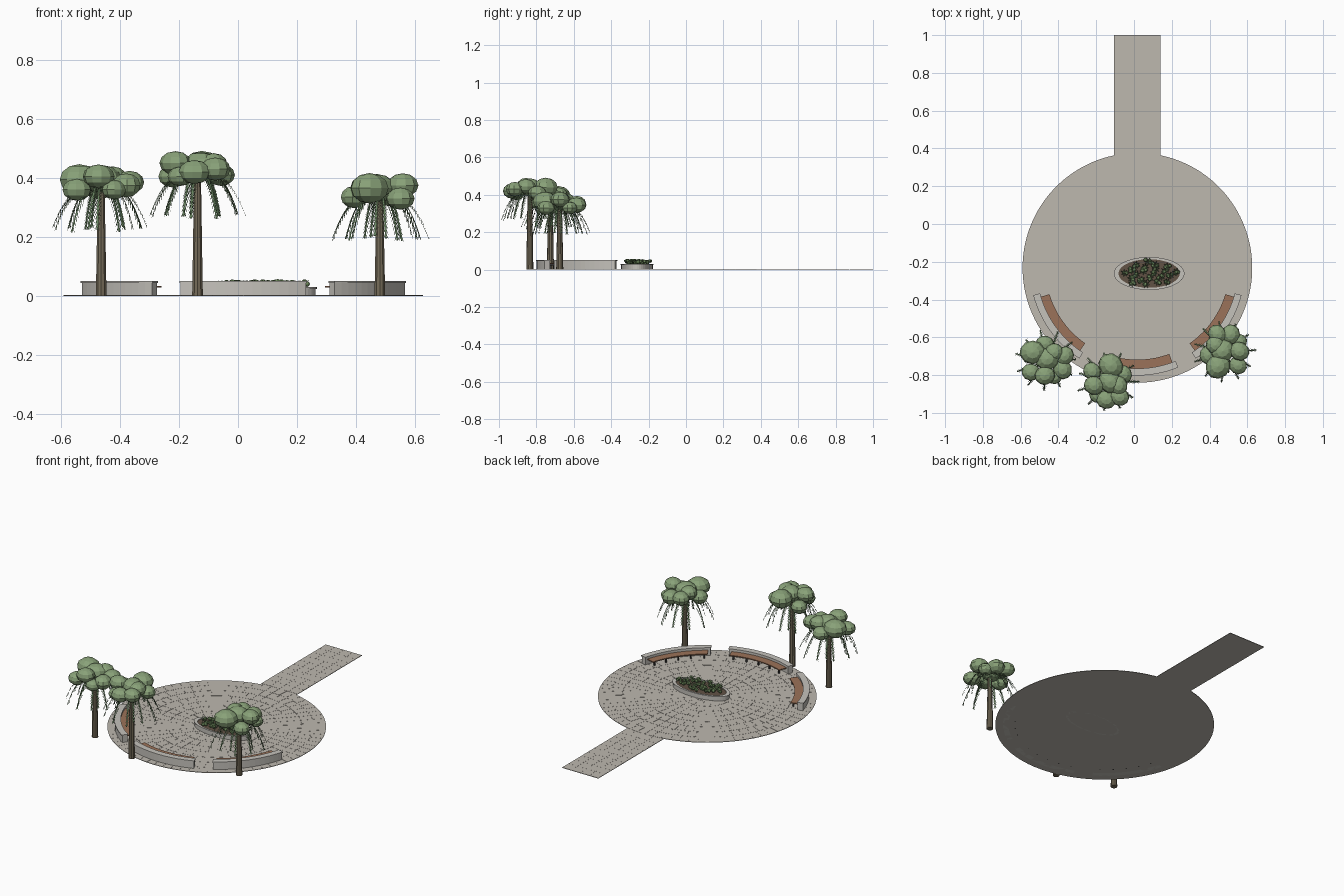
import bpy, bmesh, math, random
from math import sin, cos, pi, radians
from mathutils import Vector, Matrix

if "Cube" in bpy.data.objects:
    bpy.data.objects.remove(bpy.data.objects["Cube"], do_unlink=True)
random.seed(4)


def material(name, *rgb):
    m = bpy.data.materials.new(name)
    m.use_nodes = True
    m.diffuse_color = (*rgb, 1)
    m.node_tree.nodes["Principled BSDF"].inputs["Base Color"].default_value = (*rgb, 1)
    return m


PAVING = material("paving stone", .51, .48, .43)
STONE = material("pale stone", .56, .54, .50)
WOOD = material("bench wood", .33, .17, .10)
METAL = material("dark metal", .04, .04, .04)
BARK = material("bark", .18, .15, .10)
CANOPY = material("canopy green", .25, .36, .19)
FROND = material("frond green", .13, .22, .11)
SOIL = material("soil", .12, .085, .06)
BUSH = material("bush green", .16, .26, .11)


def finish(bm, name, mat, loc=(0, 0, 0)):
    bmesh.ops.recalc_face_normals(bm, faces=bm.faces)
    me = bpy.data.meshes.new(name)
    bm.to_mesh(me)
    bm.free()
    me.materials.append(mat)
    ob = bpy.data.objects.new(name, me)
    ob.location = loc
    bpy.context.collection.objects.link(ob)
    return ob


def add_arc(bm, r0, r1, z0, z1, a0, a1, n, squash=1, caps=True):
    """Curved block between two radii and two angles in degrees."""
    rings = []
    for i in range(n + 1):
        a = radians(a0 + (a1 - a0) * i / n)
        rings.append([bm.verts.new((r * cos(a), r * sin(a) * squash, z))
                      for r, z in ((r0, z0), (r1, z0), (r1, z1), (r0, z1))])
    for p, q in zip(rings, rings[1:]):
        for k in range(4):
            bm.faces.new((p[k], p[(k + 1) % 4], q[(k + 1) % 4], q[k]))
    if caps:
        bm.faces.new(rings[0])
        bm.faces.new(rings[-1])


def add_box(bm, size, centre):
    bmesh.ops.create_cube(bm, size=1, matrix=Matrix.Translation(centre) @ Matrix.Diagonal((*size, 1)))


def add_blob(bm, centre, r, flat=.78, segs=10):
    turn = Matrix.Rotation(random.uniform(0, pi), 4, 'Z')
    bmesh.ops.create_uvsphere(bm, u_segments=segs, v_segments=6, radius=r,
                              matrix=Matrix.Translation(centre) @ turn @ Matrix.Diagonal((1.05, .95, flat, 1)))


# Round plaza and the path behind it
PLAZA = (.018, -.232, 0)
R = .608
TOP = .003
bm = bmesh.new()
bmesh.ops.create_cone(bm, cap_ends=True, segments=96, radius1=R, radius2=R, depth=.002,
                      matrix=Matrix.Translation((0, 0, .001)))
finish(bm, "plaza_base", PAVING, PLAZA)
bm = bmesh.new()
rows = 9
gap = .0006
for row in range(rows):
    r0, r1 = R * row / rows, R * (row + 1) / rows
    count = 8 * (row + 1)
    for i in range(count):
        step = 360 / count
        trim = math.degrees(gap / r1)
        add_arc(bm, max(r0 + gap, .002), r1 - gap * (row < rows - 1), .0015, TOP,
                i * step + trim, (i + 1) * step - trim, max(2, 24 // (row + 1)))
finish(bm, "plaza_tiles", PAVING, PLAZA)

bm = bmesh.new()
add_box(bm, (.246, .645, .002), (.018, .6775, .001))
finish(bm, "path_base", PAVING)
bm = bmesh.new()
for i in range(4):
    for j in range(10):
        add_box(bm, (.0615 - gap, .0624 - gap, .0015),
                (.018 + (i - 1.5) * .0615, .376 + (j + .5) * .0624, .00225))
finish(bm, "path_tiles", PAVING)

# Three curved benches: stone back wall, wooden seat, metal supports
for side, a0, a1 in (("right", 195, 237), ("middle", 248, 292), ("left", 303, 345)):
    bm = bmesh.new()
    add_arc(bm, .535, .566, 0, .045, a0, a1, 14)
    finish(bm, side + "_bench_wall", STONE, PLAZA)
    bm = bmesh.new()
    add_arc(bm, .533, .570, .045, .051, a0 - .3, a1 + .3, 14)
    finish(bm, side + "_bench_cap", STONE, PLAZA)
    bm = bmesh.new()
    add_arc(bm, .486, .535, .029, .035, a0 + 1.7, a1 - 1.7, 14)
    finish(bm, side + "_bench_seat", WOOD, PLAZA)
    bm = bmesh.new()
    for k in range(5):
        a = a0 + 4 + (a1 - a0 - 8) * k / 4
        add_arc(bm, .494, .536, .022, .029, a - .4, a + .4, 1)
        add_arc(bm, .494, .502, 0, .022, a - .4, a + .4, 1)
    finish(bm, side + "_bench_supports", METAL, PLAZA)

# Oval planter with soil and low shrubs
BED = (.08, -.262, 0)
OVAL = .087 / .187
bm = bmesh.new()
add_arc(bm, .165, .182, 0, .024, 0, 360, 48, OVAL, False)
add_arc(bm, .162, .187, .024, .031, 0, 360, 48, OVAL, False)
bmesh.ops.remove_doubles(bm, verts=bm.verts, dist=.00001)
finish(bm, "planter_wall", STONE, BED)
bm = bmesh.new()
bmesh.ops.create_cone(bm, cap_ends=True, segments=48, radius1=.168, radius2=.168, depth=.024,
                      matrix=Matrix.Diagonal((1, OVAL, 1, 1)) @ Matrix.Translation((0, 0, .015)))
finish(bm, "planter_soil", SOIL, BED)
shrubs, leaves = bmesh.new(), bmesh.new()
for i in range(22):
    a = i * 2.4
    d = .145 * math.sqrt((i + .6) / 22)
    base = Vector((d * cos(a), d * sin(a) * OVAL, .036))
    for k in range(3):
        jitter = Vector((random.uniform(-.013, .013), random.uniform(-.009, .009), random.uniform(0, .012)))
        add_blob(shrubs, base + jitter, random.uniform(.008, .012), .85, 6)
    for k in range(7):
        b = k * pi * 2 / 7 + i
        out = Vector((cos(b), sin(b), 0))
        wide = Vector((-sin(b), cos(b), 0)) * .003
        mid = base + out * .012 + Vector((0, 0, .014))
        leaves.faces.new([leaves.verts.new(p) for p in
                          (base, mid + wide, base + out * .022 + Vector((0, 0, .017)), mid - wide)])
finish(shrubs, "planter_shrubs", BUSH, BED)
finish(leaves, "planter_leaves", FROND, BED)


# Palm trees
CLUMPS = [(-.075, -.02, .03, .052), (-.085, .055, -.015, .048), (.015, .085, .02, .066),
          (.08, .04, -.01, .048), (-.01, -.095, 0, .052), (.06, -.08, .01, .05),
          (.01, 0, .02, .062), (.055, -.02, .025, .05), (-.06, -.07, -.015, .042)]


def add_frond(bm, angle, reach, drop):
    """Arched stem carrying paired hanging leaflets."""
    out = Vector((cos(angle), sin(angle), 0))
    side = Vector((-sin(angle), cos(angle), 0))
    down = Vector((0, 0, -1))

    def stem(t):
        return out * (.015 + reach * t ** .75) + down * (drop * t * t - .005)

    n = 16
    for i in range(n):
        p, q = stem(i / n), stem((i + 1) / n)
        w = side * .003
        bm.faces.new([bm.verts.new(v) for v in (p - w, p + w, q + w, q - w)])
        if i < 4:
            continue
        along = (q - p).normalized()
        length = .034 * (1 - .4 * i / n)
        for s in (-1, 1):
            tip = p + (side * s * .45 + along * .55 + down * .55) * length
            mid = p.lerp(tip, .4)
            w = along * .0035
            bm.faces.new([bm.verts.new(v) for v in (p, mid + w, tip, mid - w)])


def palm(name, x, y, crown, turn):
    bm = bmesh.new()
    bmesh.ops.create_cone(bm, cap_ends=True, segments=10, radius1=.019, radius2=.012, depth=crown,
                          matrix=Matrix.Translation((0, 0, crown / 2)))
    finish(bm, name + "_trunk", BARK, (x, y, 0))
    bm = bmesh.new()
    for cx, cy, cz, r in CLUMPS:
        add_blob(bm, Matrix.Rotation(turn, 3, 'Z') @ Vector((cx, cy, cz)), r)
    finish(bm, name + "_canopy", CANOPY, (x, y, crown))
    bm = bmesh.new()
    for k in range(11):
        a = turn + k * 2 * pi / 11
        add_frond(bm, a, random.uniform(.14, .155), random.uniform(.145, .165))
        if k % 2:
            add_frond(bm, a + .28, .1, .155)
    finish(bm, name + "_fronds", FROND, (x, y, crown))


palm("right_palm", -.463, -.725, .375, 1.2)
palm("middle_palm", -.137, -.835, .42, 0)
palm("left_palm", .48, -.675, .345, 2.9)
